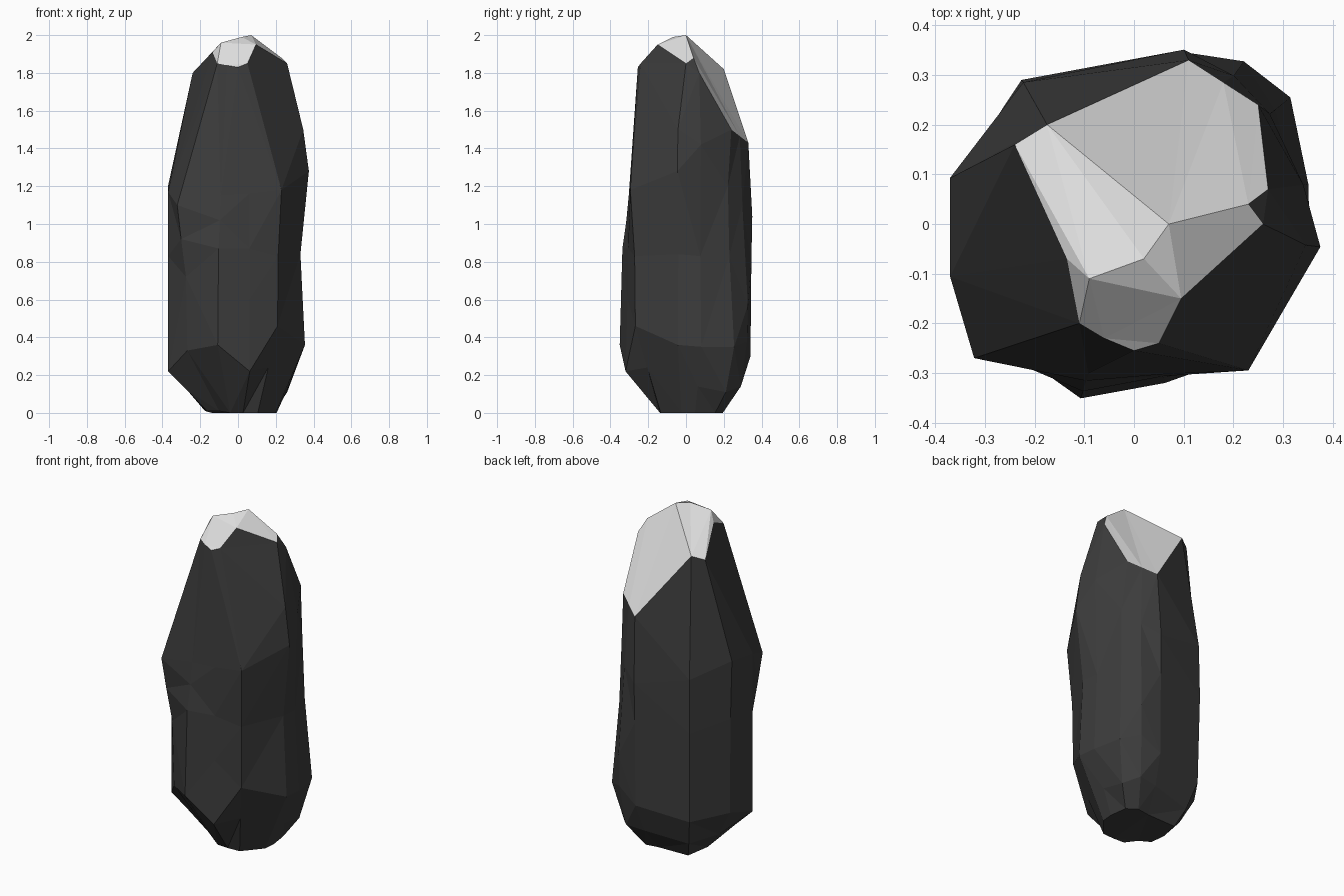
import bpy
import bmesh
from math import radians, cos, sin

old = bpy.data.objects.get("Cube")
if old:
    bpy.data.objects.remove(old, do_unlink=True)


def make_material(name, color):
    mat = bpy.data.materials.new(name)
    mat.use_nodes = True
    mat.diffuse_color = (*color, 1)
    shader = mat.node_tree.nodes["Principled BSDF"]
    shader.inputs["Base Color"].default_value = (*color, 1)
    shader.inputs["Roughness"].default_value = 0.9
    return mat


# Corners of the pale cap: rim first, then the inner ridge points
cap_points = dict(
    front_left=(-.11, -.20, 1.85), front_mid=(-.06, -.23, 1.84),
    front=(0, -.255, 1.83), front_right=(.05, -.24, 1.85),
    side=(.26, 0, 1.85), side_back=(.27, .07, 1.8),
    back_side=(.25, .24, 1.5), back_corner=(.18, .285, 1.465),
    back=(.11, .33, 1.43), back_far=(-.175, .2, 1.82),
    far=(-.24, .16, 1.8), far_front=(-.135, -.07, 1.91),
    notch=(.23, .04, 1.88), peak=(.07, 0, 2), ridge=(.02, -.07, 1.99),
    crest=(-.09, -.11, 1.96), brow=(.095, -.15, 1.95))

# Upright facet edges of the stone: rim corner, angle, (radius, height) profile
edges = [
    ("front_left", 220, [(.13, .01), (.35, .33), (.36, .72), (.393, .92), (.42, 1.1)]),
    ("front_mid", 253, [(.14, 0), (.367, .36), (.352, .87), (.33, 1.02), (.315, 1.15)]),
    ("front", 281, [(.14, 0), (.326, .22), (.315, .6), (.312, .87), (.308, 1.16)]),
    ("front_right", 308, [(.17, 0), (.26, .24), (.34, .46), (.345, .83), (.374, 1.18)]),
    ("side", 353, [(.2, 0), (.357, .36), (.333, .84), (.378, 1.28), (.348, 1.5)]),
    ("side_back", 13, [(.21, 0), (.275, .14), (.36, .35), (.335, .83), (.35, 1.42)]),
    ("back_side", 39, [(.245, 0), (.335, .11), (.405, .35), (.365, .83), (.352, 1.2)]),
    ("back_corner", 56, [(.235, 0), (.35, .14), (.39, .38), (.395, .57), (.36, 1.1)]),
    ("back", 74, [(.19, 0), (.29, .13), (.355, .3), (.36, .8), (.365, 1.04)]),
    ("back_far", 128, [(.225, 0), (.29, .1), (.355, .26), (.368, .8), (.362, 1.12)]),
    ("far", 166, [(.18, .01), (.275, .12), (.365, .28), (.37, .85), (.382, 1.2)]),
    ("far_front", 196, [(.17, .01), (.28, .12), (.385, .22), (.385, .83), (.385, 1.17)]),
]

# Facets of the cap, and the two dark slivers that reach into its rim
pale_facets = [
    "peak notch side_back back_side back_corner back back_far",
    "peak back_far far crest ridge",
    "far far_front crest",
    "far_front front_left crest",
    "crest front_left front_mid front front_right brow",
    "crest brow ridge",
    "ridge brow side notch peak",
]
dark_facets = ["front_right side brow", "side side_back notch"]

bm = bmesh.new()
cap = {name: bm.verts.new(co) for name, co in cap_points.items()}

# Stone sides, one strip of facets between neighbouring edges
columns = []
for rim, angle, profile in edges:
    a = radians(angle)
    column = [bm.verts.new((r * cos(a), r * sin(a), z)) for r, z in profile]
    columns.append(column + [cap[rim]])
for left, right in zip(columns, columns[1:] + columns[:1]):
    for i in range(len(left) - 1):
        bm.faces.new((left[i], right[i], right[i + 1], left[i + 1]))
bm.faces.new([column[0] for column in reversed(columns)])

# Cap facets
for index, facets in enumerate((dark_facets, pale_facets)):
    for facet in facets:
        face = bm.faces.new([cap[name] for name in facet.split()])
        face.material_index = index

bmesh.ops.triangulate(bm, faces=bm.faces[:], quad_method="SHORT_EDGE")
bmesh.ops.recalc_face_normals(bm, faces=bm.faces[:])

mesh = bpy.data.meshes.new("standing_stone")
bm.to_mesh(mesh)
bm.free()
mesh.materials.append(make_material("dark_stone", (.045, .045, .045)))
mesh.materials.append(make_material("pale_cap", (.75, .75, .75)))
stone = bpy.data.objects.new("standing_stone", mesh)
bpy.context.collection.objects.link(stone)
